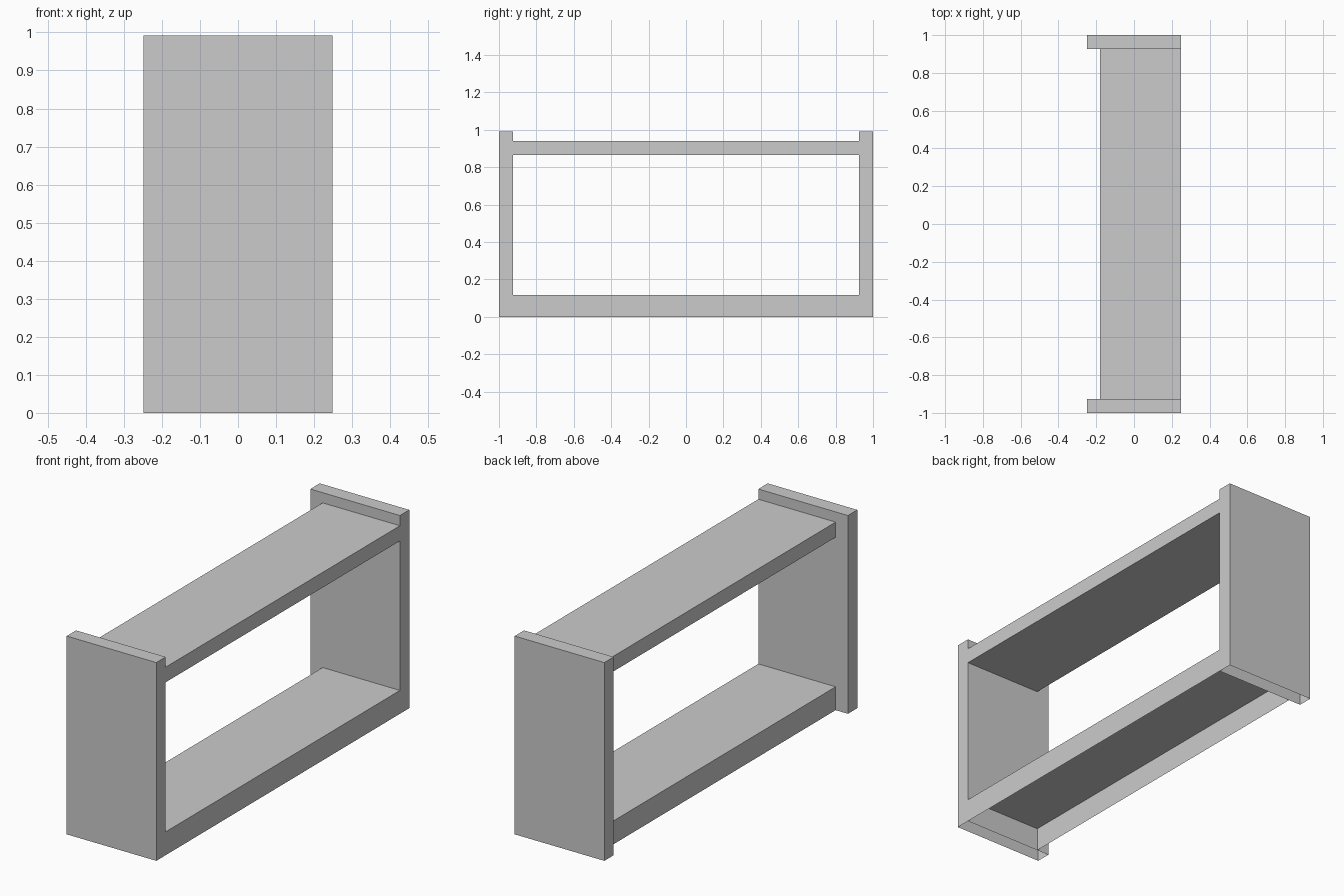
import bpy, bmesh

if "Cube" in bpy.data.objects:
    bpy.data.objects.remove(bpy.data.objects["Cube"])

X_FRONT, X_BACK, X_SHELF = 0.248, -0.248, -0.18
Y_OUT, Y_IN = 1.0, 0.926
HEIGHT = 0.992


def box(name, x, y, z, open_sides=()):
    """Box from (min, max) ranges; faces pointing along open_sides are left out."""
    bm = bmesh.new()
    bmesh.ops.create_cube(bm, size=1)
    bm.normal_update()
    skip = [f for f in bm.faces
            if any(f.normal[axis] * sign > 0.9 for axis, sign in open_sides)]
    bmesh.ops.delete(bm, geom=skip, context='FACES')
    for v in bm.verts:
        for axis, (low, high) in enumerate((x, y, z)):
            v.co[axis] = high if v.co[axis] > 0 else low
    mesh = bpy.data.meshes.new(name)
    bm.to_mesh(mesh)
    bm.free()
    obj = bpy.data.objects.new(name, mesh)
    bpy.context.collection.objects.link(obj)
    return obj


BOTTOM = (2, -1)
ENDS = [(1, 1), (1, -1)]

# Upright end panels, hollow underneath
panel = box("end_panels", (X_BACK, X_FRONT), (Y_IN, Y_OUT), (0, HEIGHT), [BOTTOM])
mirror = panel.modifiers.new("Mirror", 'MIRROR')
mirror.use_axis = (False, True, False)

# Shelves between the panels; the lower one is hollow underneath
box("top_shelf", (X_SHELF, X_FRONT), (-Y_IN, Y_IN), (0.865, 0.941), ENDS)
box("bottom_shelf", (X_SHELF, X_FRONT), (-Y_IN, Y_IN), (0, 0.117), ENDS + [BOTTOM])
